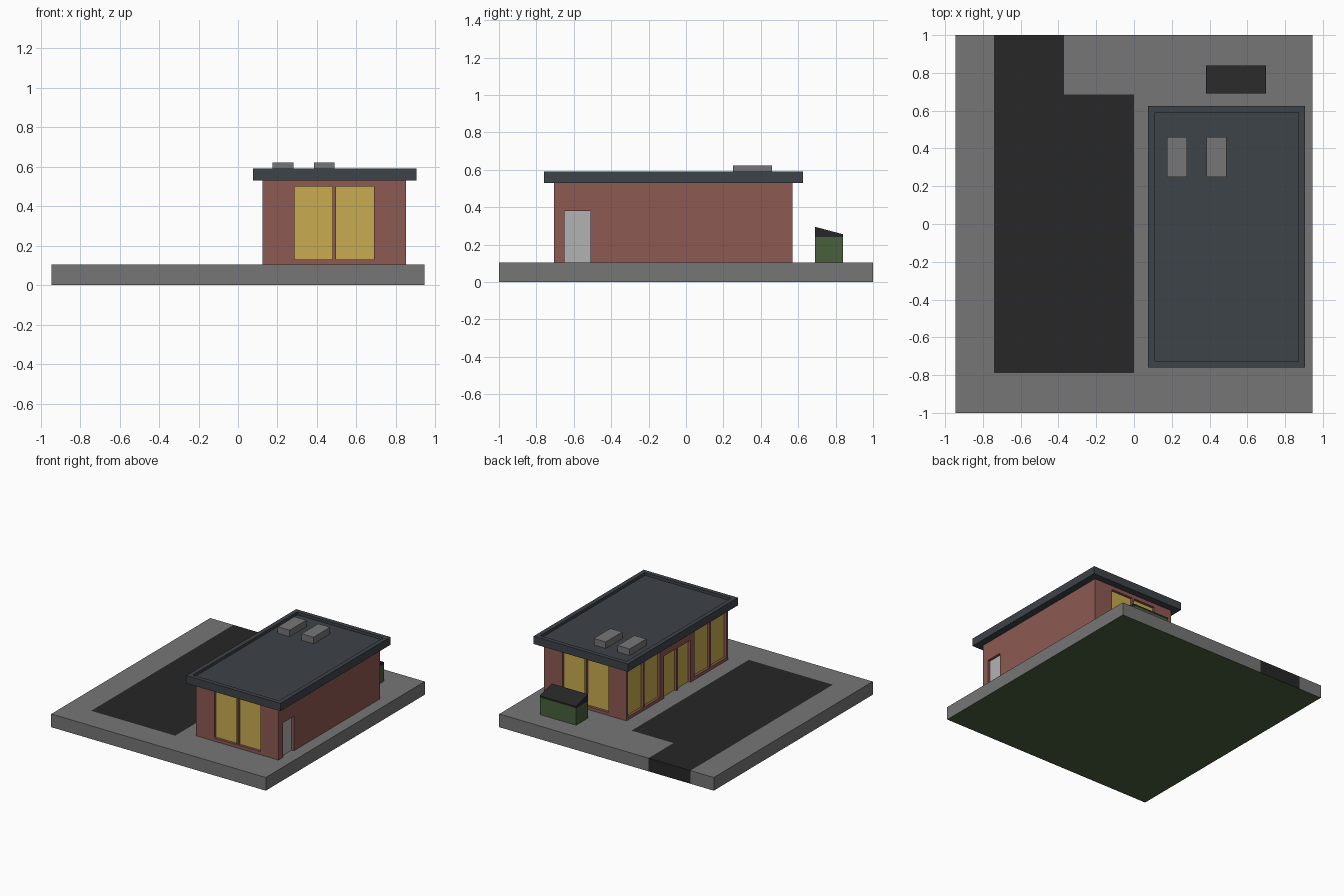
import bpy, bmesh

if "Cube" in bpy.data.objects:
    bpy.data.objects.remove(bpy.data.objects["Cube"])


def mat(name, rgb):
    m = bpy.data.materials.new(name)
    m.diffuse_color = (*rgb, 1)
    m.use_nodes = True
    m.node_tree.nodes["Principled BSDF"].inputs["Base Color"].default_value = m.diffuse_color
    return m


PAVING = mat("paving", (0.18, 0.18, 0.18))
ASPHALT = mat("asphalt", (0.02, 0.02, 0.02))
GREEN = mat("green", (0.065, 0.115, 0.045))
BRICK = mat("brick", (0.27, 0.10, 0.085))
ROOF = mat("roof", (0.048, 0.056, 0.066))
GLASS = mat("glass", (0.58, 0.41, 0.08))
DOOR = mat("door", (0.45, 0.45, 0.45))


def finish(bm, name, *mats):
    bmesh.ops.recalc_face_normals(bm, faces=bm.faces)
    me = bpy.data.meshes.new(name)
    bm.to_mesh(me)
    bm.free()
    for m in mats:
        me.materials.append(m)
    ob = bpy.data.objects.new(name, me)
    bpy.context.collection.objects.link(ob)
    return ob


def add_box(bm, x, y, z):
    vs = bmesh.ops.create_cube(bm, size=1)["verts"]
    for v in vs:
        for i, (a, b) in enumerate((x, y, z)):
            v.co[i] = a if v.co[i] < 0 else b
    return vs


def box(name, x, y, z, m):
    bm = bmesh.new()
    add_box(bm, x, y, z)
    return finish(bm, name, m)


def ground_prism(name, pts, m):
    # extruded outline with a green underside
    bm = bmesh.new()
    f = bm.faces.new([bm.verts.new((x, y, 0)) for x, y in pts])
    ext = bmesh.ops.extrude_face_region(bm, geom=[f], use_keep_orig=True)["geom"]
    for v in ext:
        if isinstance(v, bmesh.types.BMVert):
            v.co.z = T
    for face in bm.faces:
        if all(v.co.z < 0.001 for v in face.verts):
            face.material_index = 1
    return finish(bm, name, m, GREEN)


T = 0.105                                   # slab thickness
X0, X1, Y0, Y1 = 0.125, 0.85, -0.705, 0.57  # wall footprint
ZW = 0.53

# Ground: paving with the car park let into it
ground_prism("paving_slab", [
    (-0.945, -1), (0.945, -1), (0.945, 1), (-0.37, 1), (-0.37, 0.685), (0, 0.685),
    (0, -0.79), (-0.74, -0.79), (-0.74, 1), (-0.945, 1)], PAVING)
ground_prism("car_park", [
    (-0.74, -0.79), (0, -0.79), (0, 0.685), (-0.37, 0.685), (-0.37, 1), (-0.74, 1)], ASPHALT)

# Openings: (side, start, end, bottom, top, material)
openings = []


def pair(side, a, b, z0, z1):
    c = (a + b) / 2
    openings.append((side, a, c - 0.008, z0, z1, GLASS))
    openings.append((side, c + 0.008, b, z0, z1, GLASS))


pair("front", 0.285, 0.69, 0.13, 0.5)
pair("back", 0.285, 0.69, 0.13, 0.5)
pair("left", 0.15, 0.55, 0.13, 0.5)
pair("left", -0.235, 0.10, T, 0.44)
pair("left", -0.685, -0.285, 0.13, 0.5)
openings.append(("right", -0.65, -0.51, T, 0.38, DOOR))


def span(side, a, b, near, far):
    # x and y ranges from depth 'near' to 'far' inside the given wall
    if side == "front":
        return (a, b), (Y0 + near, Y0 + far)
    if side == "back":
        return (a, b), (Y1 - far, Y1 - near)
    if side == "left":
        return (X0 + near, X0 + far), (a, b)
    return (X1 - far, X1 - near), (a, b)


# Brick walls with recessed openings
walls = box("brick_walls", (X0, X1), (Y0, Y1), (T, ZW), BRICK)
bm = bmesh.new()
for i, (side, a, b, z0, z1, m) in enumerate(openings):
    add_box(bm, *span(side, a, b, -0.05, 0.025), (z0 - (0.02 if z0 == T else 0), z1))
    name = "service_door" if m is DOOR else f"window_pane_{i + 1}"
    box(name, *span(side, a, b, 0.02, 0.03), (z0, z1), m)
cutter = finish(bm, "opening_cutter", BRICK)
cutter.hide_render = True
mod = walls.modifiers.new("openings", 'BOOLEAN')
mod.operation, mod.solver, mod.object = 'DIFFERENCE', 'EXACT', cutter
bpy.context.view_layer.objects.active = walls
bpy.ops.object.modifier_apply(modifier=mod.name)
bpy.data.objects.remove(cutter)

# Flat roof with raised rim
bm = bmesh.new()
add_box(bm, (0.075, 0.905), (-0.76, 0.625), (ZW, 0.592))
top = max(bm.faces, key=lambda f: f.calc_center_median().z)
bmesh.ops.inset_region(bm, faces=[top], thickness=0.05)
ext = bmesh.ops.extrude_discrete_faces(bm, faces=[top])["faces"][0]
for v in ext.verts:
    v.co.z -= 0.022
finish(bm, "roof", ROOF)

# Roof vents
for i, x in enumerate((0.175, 0.385)):
    box(f"roof_vent_{i + 1}", (x, x + 0.105), (0.25, 0.46), (0.57, 0.622), PAVING)

# Waste bin with sloping lid
box("bin_body", (0.38, 0.70), (0.69, 0.84), (T, 0.24), GREEN)
bm = bmesh.new()
for v in add_box(bm, (0.38, 0.70), (0.69, 0.84), (0.24, 0.295)):
    if v.co.z > 0.26 and v.co.y > 0.8:
        v.co.z = 0.255
finish(bm, "bin_lid", ASPHALT)
